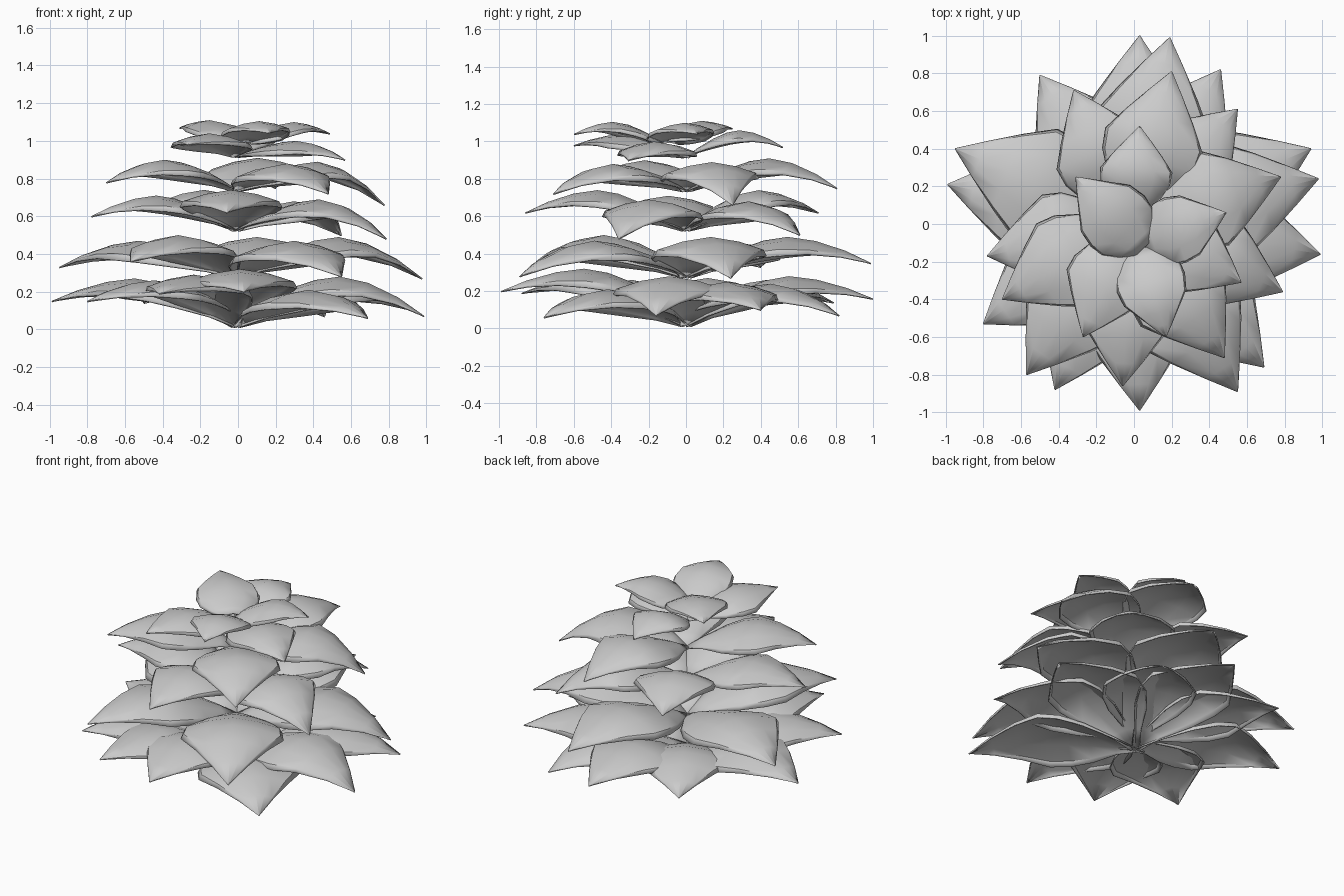
import bpy
from mathutils import Vector

if "Cube" in bpy.data.objects:
    bpy.data.objects.remove(bpy.data.objects["Cube"])

# along-leaf stations: (fraction of length, fraction of half width)
OUTLINE = [(0, .1), (.12, .34), (.28, .74), (.42, .96), (.55, 1), (.7, .7), (.86, .34), (1, 0.01)]
ROUND = [(0, .3), (.1, .65), (.24, .95), (.38, 1.02), (.56, .93), (.72, .6), (.87, .29), (1, 0.01)]
# across-leaf stations: (fraction of half width, droop as fraction of half width)
CROSS = [(-1, .33), (-.94, .22), (-.5, .08), (0, 0), (.5, .08), (.94, .22), (1, .33)]
PEAK = .53


def leaf(name, tip, base_z, peak_z, base=(-.01, 0), outline=OUTLINE):
    start, end = Vector(base), Vector(tip[:2])
    axis = end - start
    length = axis.length
    side = Vector((-axis.y, axis.x)) / length
    half = .07 + .235 * length
    verts, faces = [], []
    for t, w in outline:
        if t < PEAK:
            z = peak_z - (peak_z - base_z) * (1 - t / PEAK) ** 1.5
        else:
            z = peak_z - (peak_z - tip[2]) * ((t - PEAK) / (1 - PEAK)) ** 1.8
        for u, d in CROSS:
            p = start + axis * t + side * (u * w * half)
            verts.append((p.x, p.y, z - d * w * half))
    n = len(CROSS)
    for i in range(len(outline) - 1):
        for j in range(n - 1):
            a = i * n + j
            faces.append((a, a + n, a + n + 1, a + 1))
    mesh = bpy.data.meshes.new(name)
    mesh.from_pydata(verts, [], faces)
    ob = bpy.data.objects.new(name, mesh)
    bpy.context.collection.objects.link(ob)
    mod = ob.modifiers.new("thickness", 'SOLIDIFY')
    mod.thickness = .008
    mod.offset = -1
    bpy.context.view_layer.objects.active = ob
    ob.select_set(True)
    bpy.ops.object.shade_smooth_by_angle(angle=.7)
    ob.select_set(False)


# each tier: base height and leaves as (tip x, tip y, tip z, peak z)
TIERS = {
    "ground_leaf": (.02, [(.69, -.76, .06, .21), (.94, .40, .10, .25), (.03, 1.0, .16, .28),
                          (-.99, .21, .15, .27), (-.42, -.88, .19, .29)]),
    "low_leaf": (.08, [(-.80, -.53, .15, .26), (.03, -.99, .20, .32), (.99, -.16, .07, .28),
                       (.46, .82, .07, .24), (-.50, .79, .14, .26)]),
    "mid_leaf": (.28, [(.98, .24, .27, .49), (.19, .99, .35, .49), (-.95, .40, .33, .47),
                       (-.57, -.80, .36, .50), (.55, -.89, .28, .47)]),
    "upper_leaf": (.53, [(-.32, .71, .62, .74), (-.78, -.17, .60, .71), (-.06, -.86, .62, .74),
                         (.79, -.36, .48, .69), (.55, .61, .50, .68)]),
    "high_leaf": (.74, [(.78, .25, .66, .89), (.20, .81, .75, .91), (-.70, -.40, .78, .90),
                        (.48, -.71, .72, .88)]),
    "crown_leaf": (.92, [(.03, .52, .97, 1.06), (-.27, -.60, .98, 1.04), (.57, -.31, .90, 1.0)]),
}
for tier, (base_z, leaves) in TIERS.items():
    for k, (x, y, z, peak) in enumerate(leaves):
        leaf(f"{tier}_{k + 1}", (x, y, z), base_z, peak)

# small rounder leaves that overlap the centre
leaf("top_leaf_back", (-.31, .25, 1.07), 1.02, 1.11, (.05, -.13), ROUND)
leaf("top_leaf_right", (.49, .06, 1.04), 1.0, 1.10, (.05, -.09), ROUND)
leaf("top_leaf_front", (.17, -.60, 1.04), 1.0, 1.105, (.04, -.13), ROUND)
